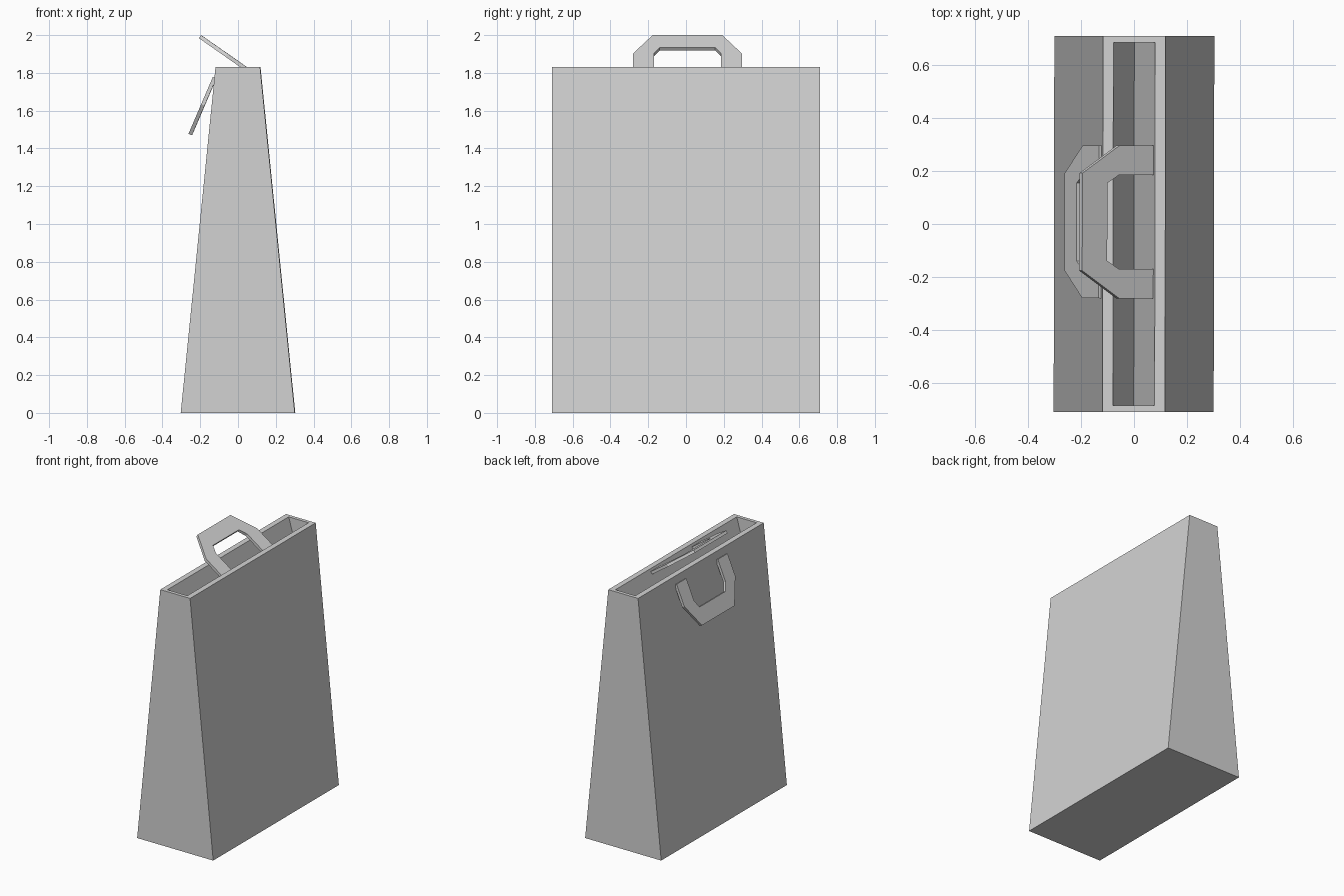
import bpy
import bmesh
import math
from mathutils import Vector, Matrix

cube = bpy.data.objects.get("Cube")
if cube:
    bpy.data.objects.remove(cube, do_unlink=True)

# One plain grey for the whole model
GREY = (0.65, 0.65, 0.65, 1.0)
mat = bpy.data.materials.new("light_grey")
mat.use_nodes = True
mat.diffuse_color = GREY
for node in mat.node_tree.nodes:
    if node.type == 'BSDF_PRINCIPLED':
        node.inputs["Base Color"].default_value = GREY


def finish(bm, name):
    """Turn a bmesh into a flat-shaded, coloured object."""
    bmesh.ops.recalc_face_normals(bm, faces=bm.faces)
    # the bag stands very slightly twisted about the vertical
    bm.transform(Matrix.Rotation(math.radians(-0.1), 4, 'Z'))
    mesh = bpy.data.meshes.new(name)
    bm.to_mesh(mesh)
    bm.free()
    mesh.materials.append(mat)
    obj = bpy.data.objects.new(name, mesh)
    bpy.context.collection.objects.link(obj)
    return obj


def build_bag(height=1.83, half_len=0.71, base=0.302, top=0.118):
    """Tapered body with a V-shaped trough sunk into its top."""
    bm = bmesh.new()

    def ring(hx, hy, z):
        return [bm.verts.new((sx * hx, sy * hy, z))
                for sx, sy in ((-1, -1), (1, -1), (1, 1), (-1, 1))]

    foot = ring(base, half_len, 0)
    rim = ring(top, half_len, height)
    mouth = ring(0.079, 0.685, height)
    bm.faces.new(foot)
    for lower, upper in ((foot, rim), (rim, mouth)):
        for i in range(4):
            j = (i + 1) % 4
            bm.faces.new((lower[i], lower[j], upper[j], upper[i]))
    # trough walls meet along a keel line
    near, far = (bm.verts.new((0, s * 0.685, height - 0.27)) for s in (-1, 1))
    a, b, c, d = mouth
    for face in ((a, b, near), (c, d, far), (b, c, far, near), (d, a, near, far)):
        bm.faces.new(face)
    return finish(bm, "bag_body")


def build_handle(name, origin, angle, length=0.327, thick=0.02):
    """Flat U-shaped strap with chamfered corners, leaning in the xz plane."""
    knee = length - 0.17
    outer = [(0.288, 0), (0.288, knee), (0.184, length)]
    inner = [(0.147, length - 0.115), (0.178, knee), (0.178, 0)]

    def mirror(half):
        return [(-u, v) for u, v in reversed(half)]

    outline = outer + mirror(outer) + mirror(inner) + inner
    along = Vector((math.cos(angle), 0, math.sin(angle)))
    depth = Vector((-along.z, 0, along.x)) * thick
    bm = bmesh.new()
    verts = [bm.verts.new(Vector(origin) + along * v + Vector((0, u, 0)))
             for u, v in outline]
    face = bm.faces.new(verts)
    out = bmesh.ops.extrude_face_region(bm, geom=[face], use_keep_orig=True)
    moved = [g for g in out["geom"] if isinstance(g, bmesh.types.BMVert)]
    bmesh.ops.translate(bm, verts=moved, vec=depth)
    return finish(bm, name)


build_bag()
# Raised handle leans out of the mouth, the other hangs down the right side
build_handle("raised_handle", (0.073, 0.0075, 1.813), math.radians(145.1))
build_handle("hanging_handle", (-0.133, 0.0075, 1.778), math.radians(246.8))
